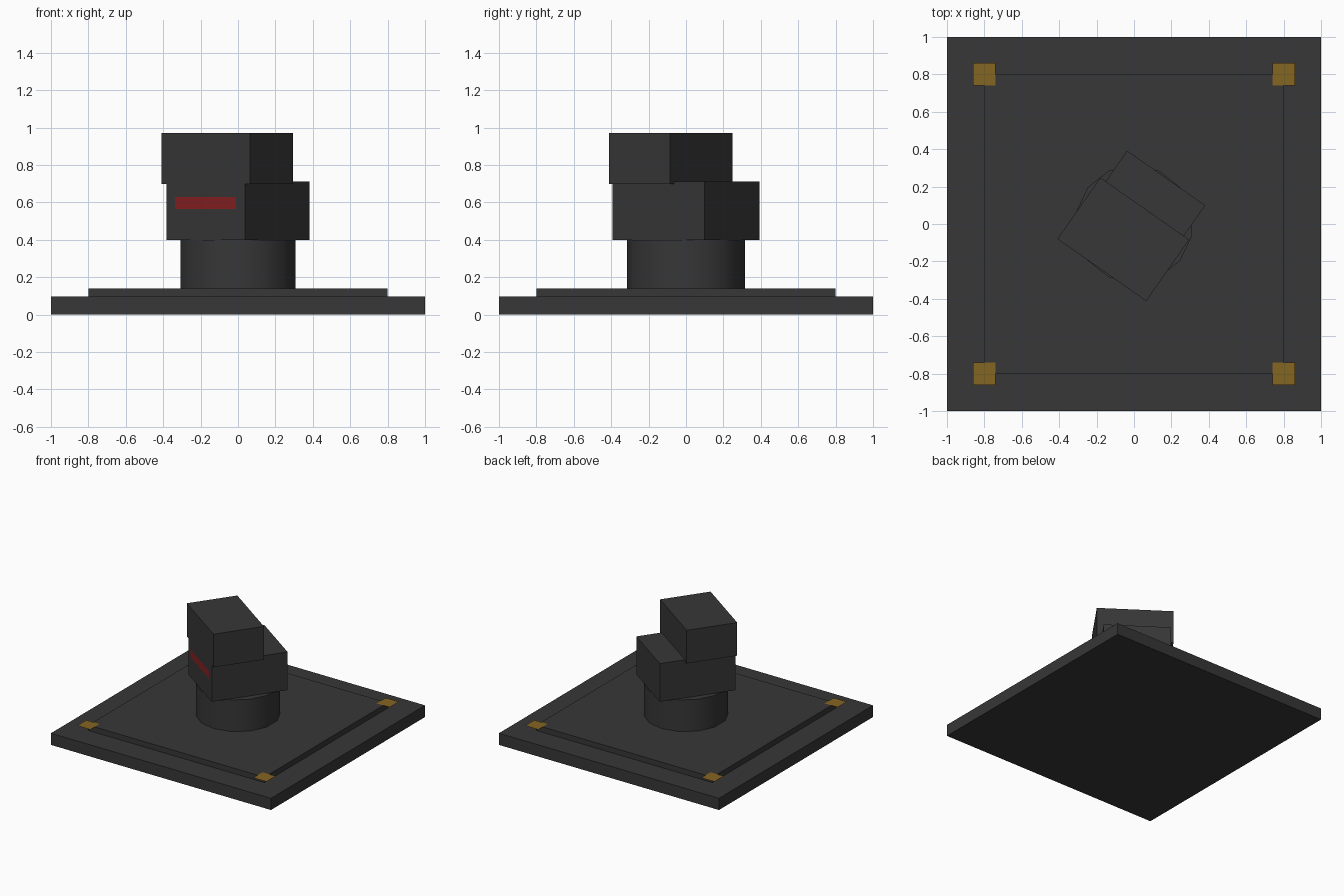
import bpy
import bmesh
from math import radians
from mathutils import Matrix, Vector

cube = bpy.data.objects.get("Cube")
if cube:
    bpy.data.objects.remove(cube, do_unlink=True)


def make_material(name, rgb):
    mat = bpy.data.materials.new(name)
    mat.use_nodes = True
    colour = (*rgb, 1.0)
    mat.diffuse_color = colour
    mat.node_tree.nodes["Principled BSDF"].inputs["Base Color"].default_value = colour
    return mat


charcoal = make_material("charcoal", (0.038, 0.038, 0.038))
gold = make_material("gold", (0.235, 0.128, 0.015))
red = make_material("red", (0.235, 0.015, 0.016))


def add_object(name, bm, mat, matrix=Matrix()):
    mesh = bpy.data.meshes.new(name)
    bm.to_mesh(mesh)
    bm.free()
    mesh.materials.append(mat)
    obj = bpy.data.objects.new(name, mesh)
    obj.matrix_world = matrix
    bpy.context.collection.objects.link(obj)
    return obj


def box(name, size, bottom, mat, y=0.0, matrix=Matrix()):
    bm = bmesh.new()
    bmesh.ops.create_cube(bm, size=1.0)
    bmesh.ops.scale(bm, vec=size, verts=bm.verts)
    bmesh.ops.translate(bm, vec=(0, y, bottom + size[2] / 2), verts=bm.verts)
    return add_object(name, bm, mat, matrix)


def plate(name, width, depth, mat, matrix):
    bm = bmesh.new()
    bmesh.ops.create_grid(bm, x_segments=1, y_segments=1, size=0.5)
    bmesh.ops.scale(bm, vec=(width, depth, 1), verts=bm.verts)
    return add_object(name, bm, mat, matrix)


# Stepped square base
box("base_slab", (2.0, 2.0, 0.096), 0.0, charcoal)
box("base_step", (1.6, 1.6, 0.044), 0.096, charcoal)

# Gold corner markers
for side, x in (("right", -0.8), ("left", 0.8)):
    for end, y in (("front", -0.8), ("back", 0.8)):
        plate(f"corner_marker_{end}_{side}", 0.12, 0.12, gold,
              Matrix.Translation((x, y, 0.142)))

# Round pedestal
bm = bmesh.new()
bmesh.ops.create_cone(bm, cap_ends=True, segments=14,
                      radius1=0.315, radius2=0.315, depth=0.26)
pedestal = add_object("pedestal", bm, charcoal, Matrix.Translation((0, 0, 0.27)))
bpy.ops.object.select_all(action="DESELECT")
pedestal.select_set(True)
bpy.context.view_layer.objects.active = pedestal
bpy.ops.object.shade_smooth_by_angle(angle=radians(30))

# Turned body with an overhanging head, flush at the front
turn = Matrix.Rotation(radians(-35), 4, "Z")
box("body_block", (0.51, 0.6, 0.313), 0.4, charcoal, matrix=turn)
box("head_block", (0.58, 0.4, 0.272), 0.698, charcoal, y=-0.1, matrix=turn)

# Red strip on the front of the body
upright = Matrix.Rotation(radians(90), 4, "X")
plate("red_strip", 0.4, 0.063, red,
      turn @ Matrix.Translation(Vector((0, -0.302, 0.597))) @ upright)
